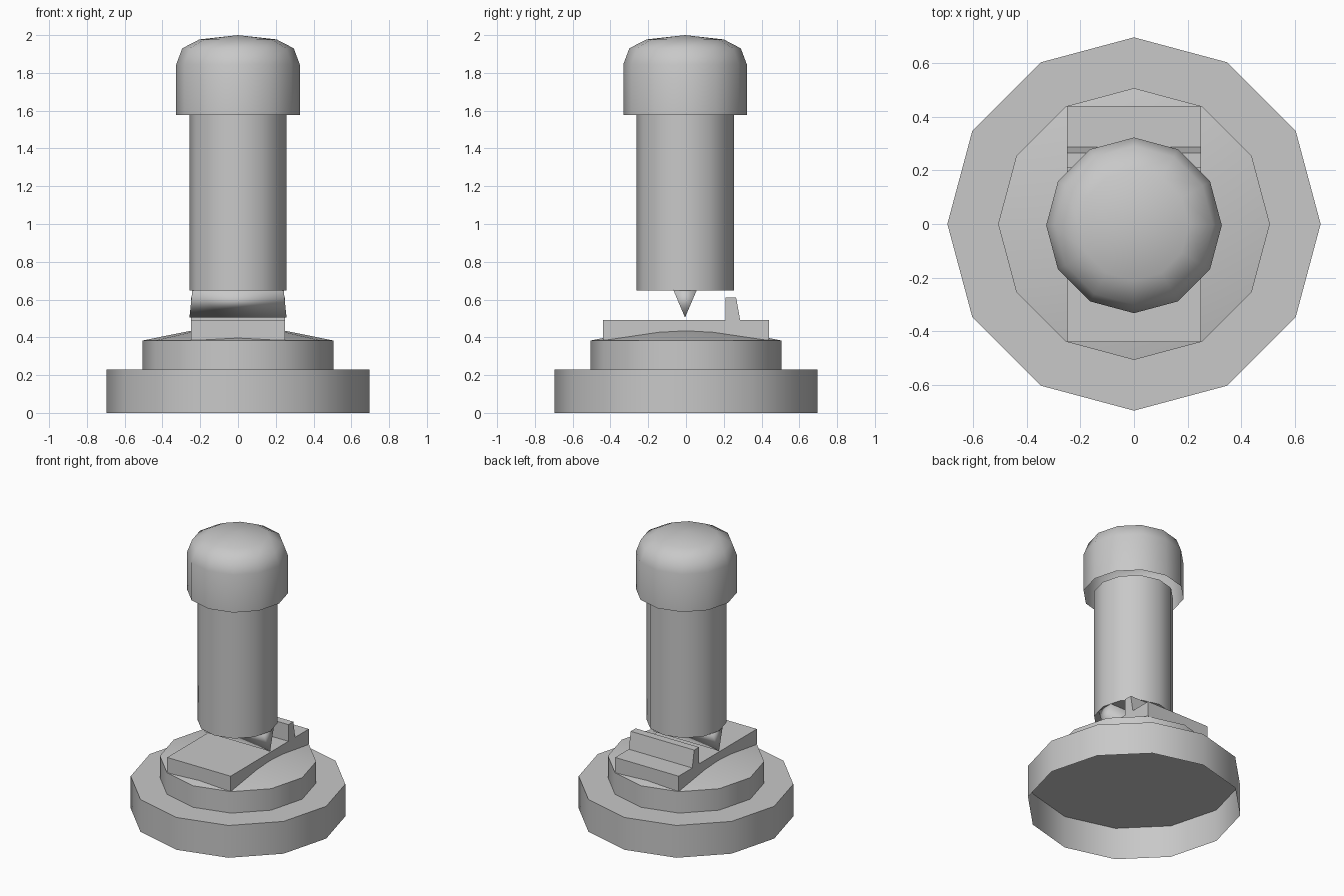
import bpy, bmesh, math

cube = bpy.data.objects.get("Cube")
if cube:
    bpy.data.objects.remove(cube, do_unlink=True)

grey = bpy.data.materials.new("plain grey")
grey.use_nodes = True
COLOUR = (0.58, 0.58, 0.58, 1)
grey.diffuse_color = COLOUR
grey.node_tree.nodes["Principled BSDF"].inputs["Base Color"].default_value = COLOUR
SIDES = 12
AXIS_Y = -0.005  # the shaft stands a hair forward of the base


def finish(name, bm, angle=50):
    """Turn a bmesh into a shaded object."""
    bmesh.ops.recalc_face_normals(bm, faces=bm.faces)
    mesh = bpy.data.meshes.new(name)
    bm.to_mesh(mesh)
    bm.free()
    mesh.materials.append(grey)
    obj = bpy.data.objects.new(name, mesh)
    bpy.context.collection.objects.link(obj)
    bpy.ops.object.select_all(action="DESELECT")
    obj.select_set(True)
    bpy.context.view_layer.objects.active = obj
    bpy.ops.object.shade_smooth_by_angle(angle=math.radians(angle))


def turned(name, profile, apex=None, floor=False, y=0):
    """Twelve-sided lathe from (radius, z) pairs with a flat lid or a point."""
    bm = bmesh.new()
    rings = []
    for radius, z in profile:
        angles = [math.tau * i / SIDES for i in range(SIDES)]
        rings.append([bm.verts.new((radius * math.cos(a), y + radius * math.sin(a), z))
                      for a in angles])
    for low, high in zip(rings, rings[1:]):
        for i in range(SIDES):
            j = (i + 1) % SIDES
            bm.faces.new((low[i], low[j], high[j], high[i]))
    if floor:
        bm.faces.new(rings[0])
    if apex is None:
        bm.faces.new(rings[-1])
    else:
        tip = bm.verts.new((0, y, apex))
        for i in range(SIDES):
            bm.faces.new((rings[-1][i], rings[-1][(i + 1) % SIDES], tip))
    finish(name, bm)


def bar(name, section, angle=50):
    """Prism across x; the section is a list of (half width, y, z)."""
    bm = bmesh.new()
    ends = [[bm.verts.new((side * w, y, z)) for w, y, z in section] for side in (-1, 1)]
    for end in ends:
        bm.faces.new(end)
    for i in range(len(section)):
        j = (i + 1) % len(section)
        bm.faces.new((ends[0][i], ends[0][j], ends[1][j], ends[1][i]))
    finish(name, bm, angle)


# Stepped base, hollow underneath, with a shallow cone on top
turned("base", [(0.695, 0), (0.695, 0.23)])
turned("base_step", [(0.506, 0.23), (0.506, 0.383)], apex=0.485)

# Plate with a raised stop
W = 0.25
bar("plate", [(W, -0.44, 0.385), (W, 0.44, 0.385), (W, 0.44, 0.493), (W, -0.44, 0.493)])
bar("stop", [(W, 0.21, 0.49), (W, 0.287, 0.49), (W, 0.265, 0.612), (W, 0.21, 0.612)])

# Wedge-shaped blade under the shaft, softly shaded all round
bar("blade", [(0.257, AXIS_Y, 0.505), (0.242, AXIS_Y + 0.062, 0.65),
              (0.242, AXIS_Y - 0.062, 0.65)], angle=180)

# Shaft and rounded cap, the cap open underneath
turned("shaft", [(0.258, 0.648), (0.258, 1.577)], floor=True, y=AXIS_Y)
turned("cap", [(0.327, 1.577), (0.327, 1.845), (0.295, 1.93), (0.205, 1.977)],
       apex=2.0, y=AXIS_Y)
